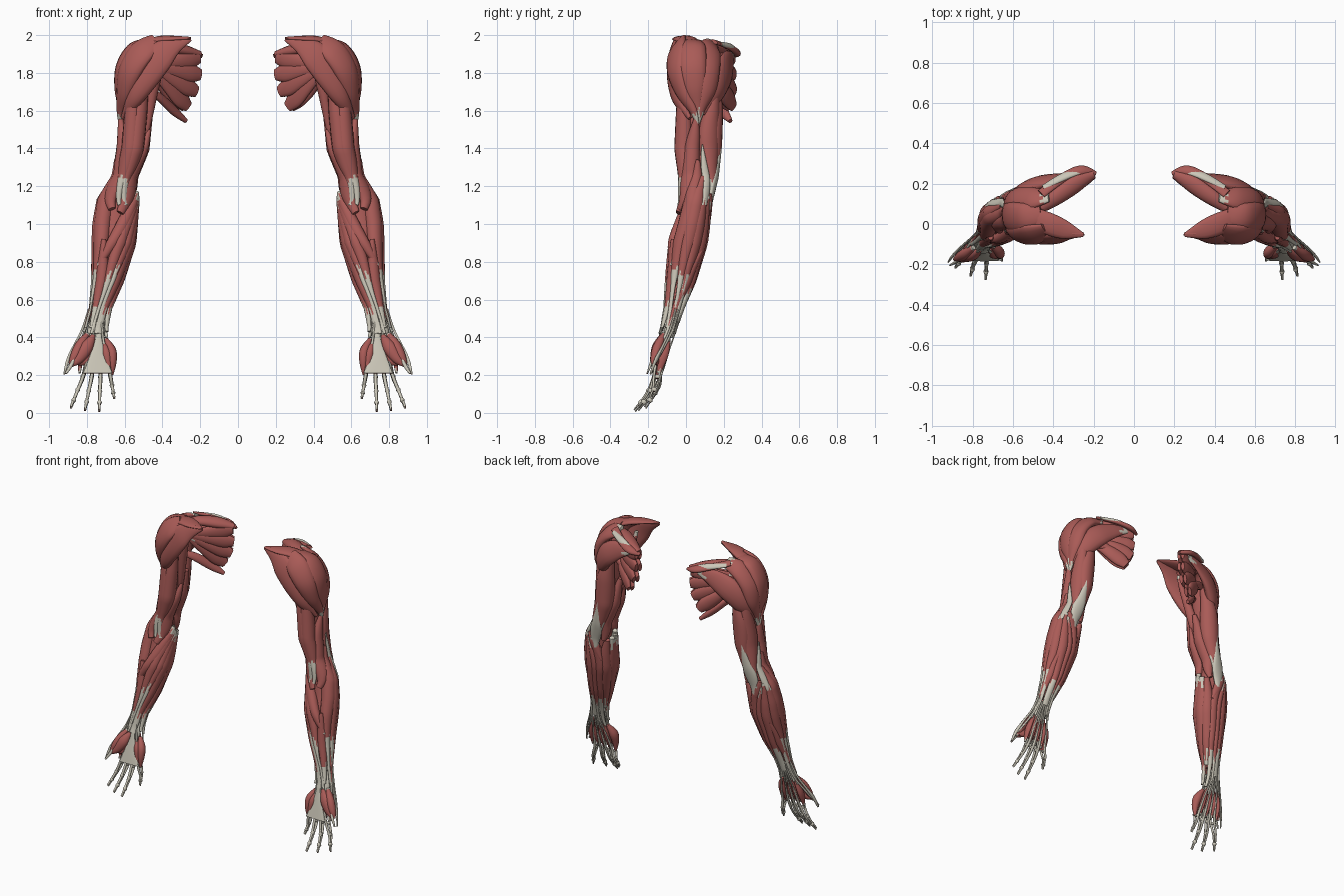
import bpy, bmesh, math, random
from mathutils import Vector

random.seed(4)


def material(name, rgb):
    m = bpy.data.materials.new(name)
    m.diffuse_color = (*rgb, 1)
    return m


RED = material("muscle_red", (0.40, 0.105, 0.095))
WHITE = material("tendon_white", (0.60, 0.57, 0.48))

# Arm envelope from shoulder to hand: z, centre x, centre y, radius x, radius y
LIMB = [(1.85, .53, .07, .09, .11), (1.6, .54, .07, .092, .127), (1.4, .556, .063, .09, .128),
        (1.25, .597, .065, .074, .108), (1.12, .635, .05, .115, .092), (1.0, .65, .03, .122, .10),
        (.9, .657, .01, .12, .107), (.7, .69, -.028, .088, .084), (.55, .728, -.065, .062, .056),
        (.45, .748, -.09, .066, .047), (.35, .755, -.12, .09, .05)]


def limb(z):
    for a, b in zip(LIMB, LIMB[1:]):
        if z >= b[0]:
            f = (a[0] - z) / (a[0] - b[0])
            return [p + (q - p) * f for p, q in zip(a[1:], b[1:])]
    return LIMB[-1][1:]


def spline(rows, steps):
    """Smooth curve through rows of equal length."""
    out = []
    for i in range(len(rows) - 1):
        p = [rows[max(0, min(len(rows) - 1, i + k))] for k in (-1, 0, 1, 2)]
        for s in range(steps + (i == len(rows) - 2)):
            t = s / steps
            out.append([.5 * (2 * b + (c - a) * t + (2 * a - 5 * b + 4 * c - d) * t * t
                              + (3 * b - a - 3 * c + d) * t ** 3) for a, b, c, d in zip(*p)])
    return out


def loft(name, frames, red, mirror=True, sides=14):
    """Skin ellipses (point, normal, half width, half thickness); red = muscle range, rest is tendon."""
    bm = bmesh.new()
    rings, n = [], len(frames)
    for i, (p, nrm, w, t) in enumerate(frames):
        tan = (frames[min(i + 1, n - 1)][0] - frames[max(i - 1, 0)][0]).normalized()
        side = tan.cross(nrm).normalized()
        up = side.cross(tan)
        w, t = max(w, .003), max(t, .003)
        rings.append([bm.verts.new(p + side * w * math.cos(k * math.tau / sides)
                                   + up * t * math.sin(k * math.tau / sides)) for k in range(sides)])
    jag = [random.uniform(-.05, .05) for _ in range(sides)]
    for i in range(n - 1):
        u = (i + .5) / (n - 1)
        for k in range(sides):
            j = (k + 1) % sides
            f = bm.faces.new((rings[i][k], rings[i][j], rings[i + 1][j], rings[i + 1][k]))
            lo, hi = red[0] + jag[k] * (red[0] > 0), red[1] + jag[k] * (red[1] < 1)
            f.material_index = 0 if lo <= u <= hi else 1
            f.smooth = True
    for r, at_end in ((rings[0], red[0] > 0), (rings[-1], red[1] < 1)):
        bm.faces.new(r).material_index = int(at_end)
    bmesh.ops.recalc_face_normals(bm, faces=bm.faces)
    me = bpy.data.meshes.new(name)
    bm.to_mesh(me)
    bm.free()
    me.materials.append(RED)
    me.materials.append(WHITE)
    ob = bpy.data.objects.new(name, me)
    bpy.context.collection.objects.link(ob)
    if mirror:
        ob.modifiers.new("other_arm", 'MIRROR').use_axis[0] = True


def wrap(name, rows, red=(0, 1)):
    """Muscle lying under the arm envelope; rows of z, angle (0 outer, -90 front), half width, thickness."""
    frames = []
    for z, a, w, t in spline(rows, 6):
        cx, cy, rx, ry = limb(z)
        c, s = math.cos(math.radians(a)), math.sin(math.radians(a))
        nrm = Vector((c / rx, s / ry, 0)).normalized()
        frames.append((Vector((cx + rx * c, cy + ry * s, z)) - nrm * max(t, .003), nrm, w, t))
    loft(name, frames, red)


def free(name, rows, normal, red=(0, 1), mirror=True, sides=14, steps=6):
    """Muscle along free points; rows of x, y, z, half width, half thickness."""
    loft(name, [(Vector(r[:3]), Vector(normal), r[3], r[4]) for r in spline(rows, steps)], red, mirror, sides)


# Deep filling of the arm
for nm, zs, k in (("upper_arm_deep_muscle", (1.8, 1.6, 1.4, 1.25, 1.12), .62),
                  ("forearm_deep_muscle", (1.16, 1.0, .9, .7, .55), .6)):
    free(nm, [(*limb(z)[:2], z, limb(z)[2] * k, limb(z)[3] * k) for z in zs], (0, -1, 0))

# Deltoid and collar bone fan
free("deltoid_collar", [(.25, -.05, 1.98, .012, .008), (.34, -.06, 1.945, .05, .016), (.42, -.07, 1.88, .08, .025),
     (.49, -.065, 1.77, .07, .032), (.55, -.04, 1.66, .045, .03), (.61, .02, 1.56, .012, .01)], (.1, -1, .2))
free("deltoid_crest", [(.25, -.055, 1.984, .01, .006), (.34, -.03, 1.982, .045, .014), (.42, .0, 1.975, .055, .02),
     (.52, .04, 1.945, .05, .02)], (0, -.1, 1))
free("deltoid_front", [(.43, -.03, 1.97, .05, .015), (.51, -.05, 1.91, .075, .03), (.57, -.048, 1.81, .07, .038),
     (.60, -.015, 1.70, .05, .033), (.62, .04, 1.60, .025, .02), (.625, .06, 1.53, .008, .006)], (.6, -1, .3), (0, .85))
free("deltoid_side", [(.46, .05, 1.965, .05, .015), (.55, .035, 1.935, .07, .03), (.61, .035, 1.84, .075, .034),
     (.625, .045, 1.73, .062, .03), (.618, .06, 1.62, .03, .02), (.62, .06, 1.52, .008, .006)], (1, -.1, .4), (0, .84))
free("deltoid_rear_side", [(.42, .14, 1.955, .04, .014), (.51, .125, 1.92, .065, .03), (.585, .12, 1.83, .065, .036),
     (.61, .11, 1.72, .055, .034), (.615, .08, 1.61, .025, .02), (.618, .065, 1.53, .008, .006)], (1, .5, .5), (.06, .87))
free("deltoid_rear", [(.27, .245, 1.89, .02, .01), (.38, .225, 1.86, .06, .02), (.49, .195, 1.79, .08, .035),
     (.56, .155, 1.69, .06, .035), (.605, .09, 1.58, .015, .012)], (.4, 1, .2), (.12, 1))

# Shoulder blade muscles: fans on its inner and outer face
head = (.47, .07, 1.84)
for i, (x, y, z) in enumerate([(.205, .235, 1.88), (.20, .24, 1.79), (.22, .24, 1.70), (.265, .235, 1.62)]):
    for nm, d, t in (("inner_blade_muscle", -.004, .02), ("outer_blade_muscle", .022, .024)):
        mid = [(p + q) / 2 for p, q in zip((x, y, z), head)]
        free(f"{nm}_{i + 1}", [(x + d * .6, y + d * .8, z, .03, .012),
             (x * .8 + head[0] * .2 + d * .6, y * .8 + head[1] * .2 + d, z * .8 + head[2] * .2, .05, t),
             (mid[0] + d, mid[1] + d, mid[2], .042, t), (*head, .02, .012)], (-.6, -.8, 0), (0, .9))
free("blade_top_muscle", [(.20, .245, 1.90, .02, .015), (.29, .20, 1.92, .045, .03), (.39, .13, 1.935, .04, .028),
     (.49, .06, 1.93, .02, .015)], (0, -.3, 1))
free("blade_spine_muscle", [(.19, .25, 1.89, .012, .01), (.26, .265, 1.91, .028, .018), (.35, .23, 1.935, .025, .014),
     (.46, .15, 1.965, .025, .01)], (0, .6, 1))
free("blade_spine_tendon", [(.25, .26, 1.92, .008, .006), (.34, .238, 1.94, .022, .012), (.45, .18, 1.955, .015, .008)],
     (0, .7, .8), (2, 3))
free("small_round_muscle", [(.30, .215, 1.68, .015, .015), (.40, .17, 1.75, .03, .025), (.52, .12, 1.80, .02, .02)],
     (.5, .8, -.2))
free("large_round_muscle", [(-.275, .235, 1.545, .012, .012), (-.34, .19, 1.60, .03, .02), (-.42, .11, 1.675, .028, .018),
     (-.50, .04, 1.72, .015, .01)], (.5, -.6, .6), mirror=False)

# Upper arm
free("beak_arm_muscle", [(.40, -.01, 1.90, .012, .012), (.425, .0, 1.80, .025, .02), (.455, .02, 1.68, .028, .028),
     (.49, .05, 1.50, .02, .03), (.51, .06, 1.38, .008, .008)], (-.6, -1, 0), (.08, 1))
wrap("biceps_outer_head", [(1.8, -70, .015, .015), (1.62, -66, .04, .035), (1.47, -66, .05, .047),
     (1.33, -68, .045, .04), (1.22, -78, .024, .02), (1.1, -95, .01, .008)], (.05, .77))
wrap("biceps_inner_head", [(1.8, -125, .02, .015), (1.62, -118, .04, .035), (1.47, -114, .048, .047),
     (1.33, -108, .042, .04), (1.22, -98, .022, .02), (1.1, -112, .014, .006)], (.05, .77))
wrap("brachialis_outer", [(1.58, -5, .008, .008), (1.45, -14, .035, .03), (1.32, -25, .045, .04),
     (1.2, -45, .045, .03), (1.08, -75, .02, .015)])
wrap("brachialis_inner", [(1.5, -165, .01, .01), (1.32, -150, .04, .035), (1.18, -125, .045, .03),
     (1.06, -100, .02, .012)])
wrap("triceps_outer_head", [(1.75, 60, .02, .02), (1.57, 42, .05, .042), (1.43, 38, .06, .045),
     (1.3, 48, .04, .03), (1.18, 72, .015, .01)], (0, .86))
wrap("triceps_long_head", [(1.78, 130, .025, .025), (1.58, 105, .06, .05), (1.43, 105, .062, .052),
     (1.3, 110, .042, .032), (1.15, 98, .015, .01)], (0, .82))
wrap("triceps_inner_head", [(1.58, 175, .015, .015), (1.4, 165, .045, .04), (1.24, 150, .042, .032),
     (1.12, 125, .015, .01)])
wrap("triceps_tendon", [(1.42, 78, .006, .004), (1.3, 82, .028, .013), (1.18, 88, .045, .018),
     (1.06, 95, .018, .012)], (2, 3))
wrap("outer_arm_sheath", [(1.42, 10, .004, .004), (1.3, 18, .018, .01), (1.17, 35, .022, .01),
     (1.1, 40, .01, .006)], (2, 3))

# Forearm, front and inner side
wrap("thumb_side_flexor", [(1.34, 0, .01, .01), (1.22, -8, .036, .03), (1.1, -24, .048, .045), (.95, -34, .046, .042),
     (.8, -36, .03, .026), (.66, -28, .013, .008), (.45, -15, .01, .006)], (0, .72))
wrap("round_pronator", [(1.17, -168, .015, .015), (1.07, -138, .034, .03), (.97, -108, .036, .034),
     (.86, -72, .026, .022), (.78, -48, .01, .008)], (.1, .95))
wrap("wrist_flexor_outer", [(1.15, 188, .016, .014), (1.04, 222, .036, .034), (.9, 250, .036, .034),
     (.75, 265, .024, .02), (.62, 274, .01, .006), (.42, 292, .008, .005)], (.1, .65))
wrap("long_palm_muscle", [(1.14, 184, .014, .012), (1.0, 212, .032, .03), (.85, 232, .028, .026),
     (.7, 250, .012, .008), (.42, 272, .009, .005)], (.1, .65))
wrap("finger_flexor", [(1.12, 178, .016, .015), (1.0, 195, .045, .042), (.82, 216, .042, .038),
     (.66, 235, .028, .024), (.54, 250, .02, .014), (.42, 262, .02, .008)], (.08, .8))
wrap("wrist_flexor_inner", [(1.13, 165, .018, .015), (1.0, 166, .045, .04), (.82, 176, .042, .036),
     (.63, 195, .026, .02), (.43, 208, .01, .008)], (.1, .84))
wrap("deep_finger_flexor", [(1.12, 140, .018, .015), (.96, 136, .045, .042), (.78, 142, .042, .036),
     (.55, 160, .015, .012)], (0, .9))
wrap("thumb_flexor", [(.92, -60, .012, .012), (.76, -58, .032, .03), (.62, -56, .024, .02), (.45, -62, .01, .006)],
     (0, .75))

# Forearm, back and outer side
wrap("wrist_extensor_long", [(1.25, 15, .014, .012), (1.12, 8, .042, .038), (.96, 2, .046, .042), (.8, -2, .028, .026),
     (.64, 2, .011, .007), (.38, 25, .008, .005)], (0, .68))
wrap("wrist_extensor_short", [(1.16, 35, .012, .012), (1.02, 32, .042, .038), (.85, 26, .038, .036),
     (.7, 20, .02, .016), (.4, 42, .008, .005)], (.06, .74))
wrap("finger_extensor", [(1.15, 48, .012, .012), (1.0, 62, .042, .04), (.82, 64, .04, .038),
     (.66, 70, .024, .02), (.48, 80, .022, .008)], (.06, .78))
wrap("little_finger_extensor", [(1.12, 62, .01, .01), (.95, 88, .026, .028), (.75, 92, .022, .022),
     (.6, 98, .012, .01), (.42, 110, .007, .005)], (.06, .75))
wrap("wrist_extensor_inner", [(1.13, 75, .014, .012), (.98, 108, .036, .034), (.8, 114, .034, .032),
     (.64, 124, .02, .016), (.4, 140, .009, .006)], (.08, .78))
wrap("elbow_muscle", [(1.16, 55, .012, .012), (1.09, 85, .035, .02), (.97, 118, .01, .01)])
wrap("thumb_abductor", [(.86, 58, .01, .01), (.72, 36, .028, .024), (.58, 14, .02, .014), (.44, -5, .009, .006),
     (.36, -18, .007, .005)], (0, .68))

# Wrist and palm
free("wrist_ligament", [(.738, -.075, .52, .03, .015), (.75, -.092, .44, .046, .022), (.755, -.112, .37, .04, .018)],
     (0, -1, -.2), (2, 3))
free("palm_sheet", [(.738, -.132, .45, .012, .004), (.738, -.145, .38, .02, .005), (.742, -.163, .29, .048, .006),
     (.742, -.18, .21, .078, .005)], (0, -1, -.3), (2, 3))
free("thumb_pad_outer", [(.795, -.115, .42, .012, .012), (.835, -.145, .36, .026, .025), (.865, -.165, .30, .024, .022),
     (.89, -.175, .25, .008, .008)], (.4, -1, 0), (.05, .95))
free("thumb_pad_inner", [(.765, -.13, .41, .012, .01), (.80, -.155, .35, .034, .024), (.84, -.17, .29, .028, .02),
     (.88, -.18, .25, .008, .008)], (0, -1, 0))
free("thumb_web_muscle", [(.77, -.15, .29, .03, .012), (.815, -.15, .285, .036, .016), (.875, -.165, .265, .012, .01)],
     (0, -1, 0))
free("little_finger_pad", [(.70, -.11, .39, .012, .012), (.672, -.135, .33, .026, .03), (.665, -.15, .27, .022, .024),
     (.668, -.155, .20, .008, .008)], (-.5, -1, 0))
free("little_finger_pad_front", [(.715, -.13, .37, .01, .01), (.695, -.15, .31, .024, .02), (.68, -.165, .21, .008, .008)],
     (-.1, -1, 0))

# Fingers: back and front tendons, joint bands, muscles between hand bones
knuckles = [.678, .728, .772, .815]
tips = [(.655, -.18, .075), (.735, -.272, .008), (.81, -.255, .012), (.885, -.215, .025)]
for i, (kx, tip) in enumerate(zip(knuckles, tips)):
    k, tip = Vector((kx, -.145, .21)), Vector(tip)
    mid = k.lerp(tip, .5) + Vector((0, .012, 0))
    off = kx - .75
    free(f"finger_back_tendon_{i + 1}", [(.735 + off * .25, -.022, .56, .006, .004), (.75 + off * .4, -.05, .45, .007, .004),
         (.75 + off * .75, -.09, .33, .007, .004), (kx, -.13, .21, .011, .006), (mid.x, mid.y + .013, mid.z, .009, .005),
         (tip.x, tip.y + .003, tip.z, .006, .004)], (0, 1, 0), (2, 3), sides=8)
    free(f"finger_front_tendon_{i + 1}", [(.74 + off * .25, -.125, .48, .006, .006), (.745 + off * .5, -.14, .36, .007, .006),
         (kx, -.168, .21, .009, .007), (mid.x, mid.y - .010, mid.z, .009, .006),
         (tip.x, tip.y - .003, tip.z + .008, .006, .004)], (0, -1, 0), (2, 3), sides=8)
    for j, f in enumerate((.05, .42, .72)):
        a, b = (Vector((p.x, p.y + .01 * math.sin(g * math.pi), p.z)) for g in (f, f + .1) for p in [k.lerp(tip, g)])
        free(f"finger_{i + 1}_band_{j + 1}", [(*a, .008, .012), (*a.lerp(b, .5), .013, .017), (*b, .008, .012)],
             (0, -1, 0), (2, 3), sides=8, steps=3)
    gx = kx + .024
    free(f"hand_bone_muscle_{i + 1}", [(.75 + (gx - .75) * .6, -.09, .40, .008, .01), (.75 + (gx - .75) * .9, -.118, .31, .017, .026),
         (gx, -.145, .21, .006, .01)], (0, -1, 0), (0, .88))

# Thumb tendons
free("thumb_back_tendon", [(.79, -.055, .55, .006, .004), (.825, -.085, .44, .007, .005), (.87, -.125, .35, .008, .005),
     (.90, -.16, .28, .011, .007), (.92, -.188, .205, .006, .004)], (.6, .8, 0), (2, 3), sides=8)
free("thumb_side_tendon", [(.78, -.04, .55, .006, .004), (.808, -.07, .44, .007, .005), (.855, -.12, .34, .007, .005),
     (.895, -.158, .27, .006, .004)], (.4, .8, 0), (2, 3), sides=8)
free("thumb_front_tendon", [(.86, -.175, .30, .008, .006), (.885, -.19, .25, .01, .007), (.912, -.205, .208, .006, .004)],
     (0, -1, 0), (2, 3), sides=8)
